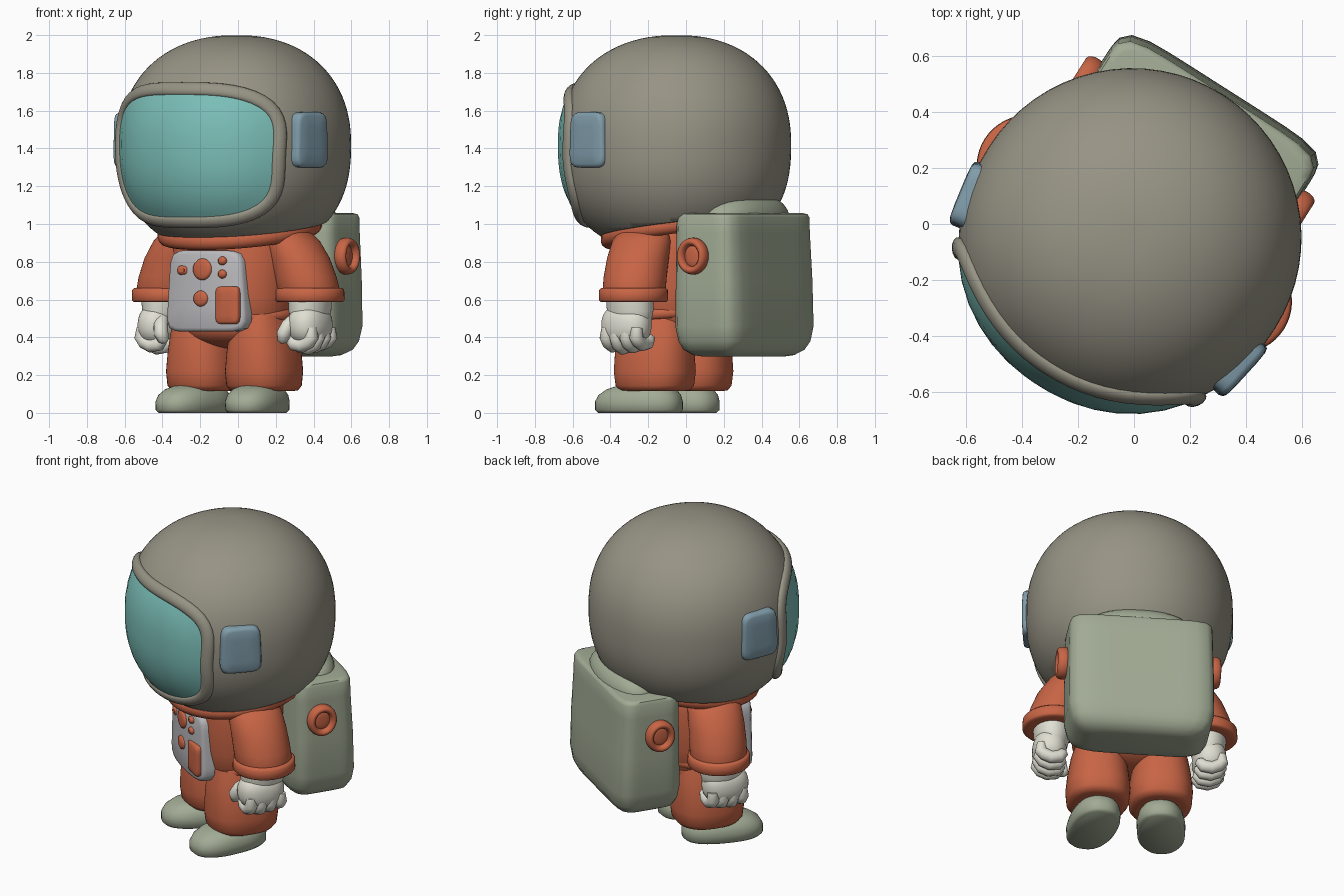
import bpy, bmesh
from math import sin, cos, pi, radians
from mathutils import Vector, Matrix

if "Cube" in bpy.data.objects:
    bpy.data.objects.remove(bpy.data.objects["Cube"])

ORANGE, OLIVE, SHELL = (.58, .13, .06), (.36, .41, .30), (.31, .295, .235)
TEAL, BLUE, GLOVE, PANEL = (.2, .52, .48), (.22, .34, .41), (.75, .74, .65), (.5, .5, .52)
# the figure is turned about z relative to the frame
TURN = Matrix.Translation((.017, -.011, 0)) @ Matrix.Rotation(radians(-32.5), 4, 'Z')
mats = {}


def finish(name, bm, col, local=Matrix()):
    bmesh.ops.recalc_face_normals(bm, faces=bm.faces)
    for f in bm.faces:
        f.smooth = True
    for e in bm.edges:
        if len(e.link_faces) == 2 and e.calc_face_angle(0) > radians(50):
            e.smooth = False
    me = bpy.data.meshes.new(name)
    bm.to_mesh(me)
    bm.free()
    if col not in mats:
        mats[col] = bpy.data.materials.new("paint_%d" % len(mats))
        mats[col].diffuse_color = (*col, 1)
    me.materials.append(mats[col])
    ob = bpy.data.objects.new(name, me)
    bpy.context.collection.objects.link(ob)
    ob.matrix_world = TURN @ local
    return ob


def skin(bm, rings, closed=False):
    """Join rings of points with quads, capping the ends of an open run."""
    rv = [[bm.verts.new(p) for p in r] for r in rings]
    pairs = list(zip(rv, rv[1:])) + ([(rv[-1], rv[0])] if closed else [])
    for a, b in pairs:
        k = len(a)
        for i in range(k):
            bm.faces.new((a[i], a[(i + 1) % k], b[(i + 1) % k], b[i]))
    if not closed:
        bm.faces.new(rv[0])
        bm.faces.new(rv[-1])


def outline(rx, ry, n=2, segs=48):
    """Superellipse outline: n=2 is an ellipse, larger is a rounded box."""
    pts = []
    for i in range(segs):
        c, s = cos(2 * pi * i / segs), sin(2 * pi * i / segs)
        k = (abs(c) ** n + abs(s) ** n) ** (-1 / n)
        pts.append((rx * c * k, ry * s * k))
    return pts


def loft(name, secs, col, n=2, local=Matrix()):
    bm = bmesh.new()
    skin(bm, [[(cx + x, cy + y, z) for x, y in outline(rx, ry, n)]
              for cx, cy, z, rx, ry in secs])
    return finish(name, bm, col, local)


def plate(name, loc, rx, rz, depth, col, n=5, bend=0, taper=0, local=Matrix()):
    """Soft-edged plate facing -y."""
    e = min(.02, depth * .5)
    bm = bmesh.new()
    rings = []
    for inset, y in ((.6 * min(rx, rz), -.003), (e, 0), (e * .3, e * .3), (0, e), (0, depth)):
        rings.append([(loc[0] + x * (1 - taper * z), loc[1] + y + bend * x * x, loc[2] + z)
                      for x, z in outline(rx - inset, rz - inset, n)])
    skin(bm, rings)
    return finish(name, bm, col, local)


def blob(name, loc, rad, col, n=2, local=Matrix()):
    bm = bmesh.new()
    bmesh.ops.create_uvsphere(bm, u_segments=32, v_segments=20, radius=1)
    for v in bm.verts:
        k = sum(abs(c) ** n for c in v.co) ** (-1 / n)
        v.co = [loc[i] + rad[i] * v.co[i] * k for i in range(3)]
    return finish(name, bm, col, local)


def tube(name, pts, ref, r1, r2, col, closed=True, ends=None):
    """Sweep an ellipse along pts; ref(p) gives the direction of radius r1."""
    pts = [Vector(p) for p in pts]
    rings = []
    for i, p in enumerate(pts):
        a = pts[i - 1] if closed or i else p
        b = pts[(i + 1) % len(pts)] if closed or i < len(pts) - 1 else p
        t = (b - a).normalized()
        v = t.cross(ref(p)).normalized()
        u = v.cross(t)
        k = ends[i] if ends else 1
        rings.append([p + u * x + v * y for x, y in outline(r1 * k, r2 * k, 2, 14)])
    bm = bmesh.new()
    skin(bm, rings, closed)
    return finish(name, bm, col)


# helmet: round at the back, slightly boxier and deeper in front, tilted cut at the neck
R, H, CY, CZ, FRONT, FN = .606, .58, -.045, 1.42, 1.02, 2.12


def shell_r(z):
    n = 2.22 if z > CZ else 2.4
    return R * max(0, 1 - (abs(z - CZ) / H) ** n) ** (1 / n)


def on_shell(x, z, out=1.0):
    r = shell_r(z)
    return Vector((x, CY - out * FRONT * r * max(0, 1 - abs(x / r) ** FN) ** (1 / FN), z))


def shell_ring(z):
    r = shell_r(z)
    back, front = outline(r, r, 2, 64), outline(r, r * FRONT, FN, 64)
    return [(x, CY + y, z) for x, y in back[:32] + front[32:]]


bm = bmesh.new()
skin(bm, [shell_ring(CZ - H * cos(pi * i / 48)) for i in range(1, 48)])
bmesh.ops.bisect_plane(bm, geom=bm.verts[:] + bm.edges[:] + bm.faces[:], plane_co=(0, 0, .985),
                       plane_no=(0, -.13, 1), clear_inner=True)
bmesh.ops.holes_fill(bm, edges=[e for e in bm.edges if e.is_boundary])
finish("helmet_shell", bm, SHELL)

# visor and its raised frame follow the shell surface
VZ = 1.363


def visor_pts(k, out):
    return [on_shell(x * (1 + .12 * z), VZ + z, out) for x, z in outline(.485 * k, .342 * k, 3.3, 72)]


bm = bmesh.new()
skin(bm, [visor_pts(k, 1.012) for k in (.03, .15, .3, .45, .6, .75, .88, 1)])
finish("visor", bm, TEAL)
tube("visor_frame", visor_pts(1.03, 1), lambda p: p - Vector((0, CY, CZ)), .024, .038, SHELL)

# ear pads
for s in (-1, 1):
    m = Matrix.Translation((s * .605, -.235, 1.445)) @ Matrix.Rotation(s * radians(80), 4, 'Z')
    plate("ear_pad", (0, 0, 0), .12, .147, .11, BLUE, 6, taper=.3, local=m)

# neck ring, torso, belt, pelvis
ring = [(cos(2 * pi * i / 48), sin(2 * pi * i / 48)) for i in range(48)]
tube("neck_ring", [(.4 * c, -.015 + .385 * s, .967 + .06 * s) for c, s in ring],
     lambda p: Vector((0, 0, 1)), .045, .04, ORANGE)
loft("torso", [(0, -.04, z, a, b) for z, a, b in
               ((.46, .29, .23), (.52, .32, .26), (.62, .335, .275), (.75, .34, .28),
                (.87, .34, .275), (.95, .33, .265), (1, .3, .24))], ORANGE, 2.4)
tube("belt", [(.315 * c, -.04 + .255 * s, .52 + .02 * s) for c, s in ring],
     lambda p: Vector((0, 0, 1)), .03, .025, ORANGE)
blob("pelvis", (0, -.055, .47), (.32, .24, .13), ORANGE, 2.4)

# chest panel and its controls
plate("chest_panel", (-.022, -.35, .645), .237, .215, .09, PANEL, 8, bend=.5, taper=.3)
for name, x, z, rx, rz, n in (("dial", -.02, .76, .058, .058, 2), ("pointer_button", -.15, .755, .034, .025, 3),
                              ("upper_button", .1, .805, .025, .023, 2), ("middle_button", .1, .735, .025, .023, 2),
                              ("lower_button", -.03, .605, .045, .043, 2), ("switch_cover", .13, .57, .073, .1, 7)):
    plate(name, (x, -.365 + .5 * x * x, z), rx, rz, .03, ORANGE, n)

# arms, hands, legs, boots
for s in (-1, 1):
    loft("sleeve", [(s * x, y, z, a, b) for x, y, z, a, b in
                    ((.45, -.03, .6, .15, .15), (.445, -.03, .64, .165, .168), (.425, -.035, .72, .165, .168),
                     (.39, -.04, .82, .16, .165), (.345, -.045, .91, .145, .16), (.31, -.05, .97, .11, .14),
                     (.29, -.05, .99, .06, .08))], ORANGE)
    loft("cuff", [(s * .45, -.03, z, r, r) for z, r in
                  ((.587, .15), (.588, .175), (.597, .184), (.65, .182), (.66, .172), (.661, .15))], ORANGE)
    loft("wrist", [(s * .46, -.045, z, a, b) for z, a, b in
                   ((.44, .06, .08), (.48, .09, .12), (.54, .105, .13), (.6, .11, .13))], GLOVE)
    blob("palm", (s * .472, -.06, .465), (.1, .14, .115), GLOVE, 2.3)
    for i in range(4):
        y, d = -.145 + .062 * i, .012 * abs(i - 1.2)
        path = [(.53, .45), (.535, .40), (.515, .36 + d), (.475, .342 + d), (.425, .35 + d),
                (.4, .38 + d), (.395, .39 + d)]
        tube("finger", [(s * x, y, z) for x, z in path], lambda p: Vector((0, 1, 0)),
             .037, .037, GLOVE, False, (.8, 1, 1, 1, 1, .8, .4))
    tube("thumb", [(s * x, y, z) for x, y, z in ((.42, -.12, .5), (.4, -.165, .46), (.385, -.185, .42),
                                              (.375, -.175, .385), (.375, -.17, .372))],
         lambda p: Vector((1, 0, 0)), .038, .04, GLOVE, False, (.9, 1, 1, .8, .4))
    loft("trouser_leg", [(s * .185, -.065, z, a, b) for z, a, b in
                         ((.115, .14, .15), (.12, .165, .185), (.145, .182, .205), (.22, .188, .215),
                          (.32, .178, .21), (.42, .16, .205), (.52, .13, .18))], ORANGE, 2.4)
    turn = Matrix.Translation((s * .2, -.155, 0)) @ Matrix.Rotation(s * radians(9), 4, 'Z')
    loft("boot", [(0, y, z, a, b) for y, z, a, b in
                  ((0, 0, .125, .225), (0, .015, .14, .24), (0, .06, .143, .24), (.005, .095, .135, .225),
                   (.015, .125, .115, .19), (.03, .145, .08, .14), (.035, .15, .04, .07))], OLIVE, 2.4, turn)

# backpack with top mound and side ports
loft("backpack", [(0, y, z, a, b) for y, z, a, b in
                  ((.375, .298, .28, .1), (.375, .306, .33, .14), (.377, .335, .385, .175), (.38, .38, .412, .195),
                   (.38, .46, .43, .205), (.378, .7, .429, .2), (.372, .95, .424, .192),
                   (.372, 1.035, .422, .19), (.372, 1.052, .414, .182), (.372, 1.058, .39, .165))], OLIVE, 7)
blob("backpack_mound", (0, .39, 1.03), (.33, .16, .135), OLIVE, 2.2)
for s in (-1, 1):
    tube("port_ring", [(s * .445, .34 + .068 * c, .83 + .076 * q) for c, q in ring],
         lambda p: Vector((1, 0, 0)), .038, .022, ORANGE)
    m = Matrix.Translation((s * .455, .34, .83)) @ Matrix.Rotation(s * pi / 2, 4, 'Z')
    plate("port_disc", (0, 0, 0), .06, .068, .05, ORANGE, 2, local=m)

for m in bpy.data.materials:
    if m.users and not m.is_grease_pencil:
        m.use_nodes = True
        m.node_tree.nodes["Principled BSDF"].inputs["Base Color"].default_value = m.diffuse_color
